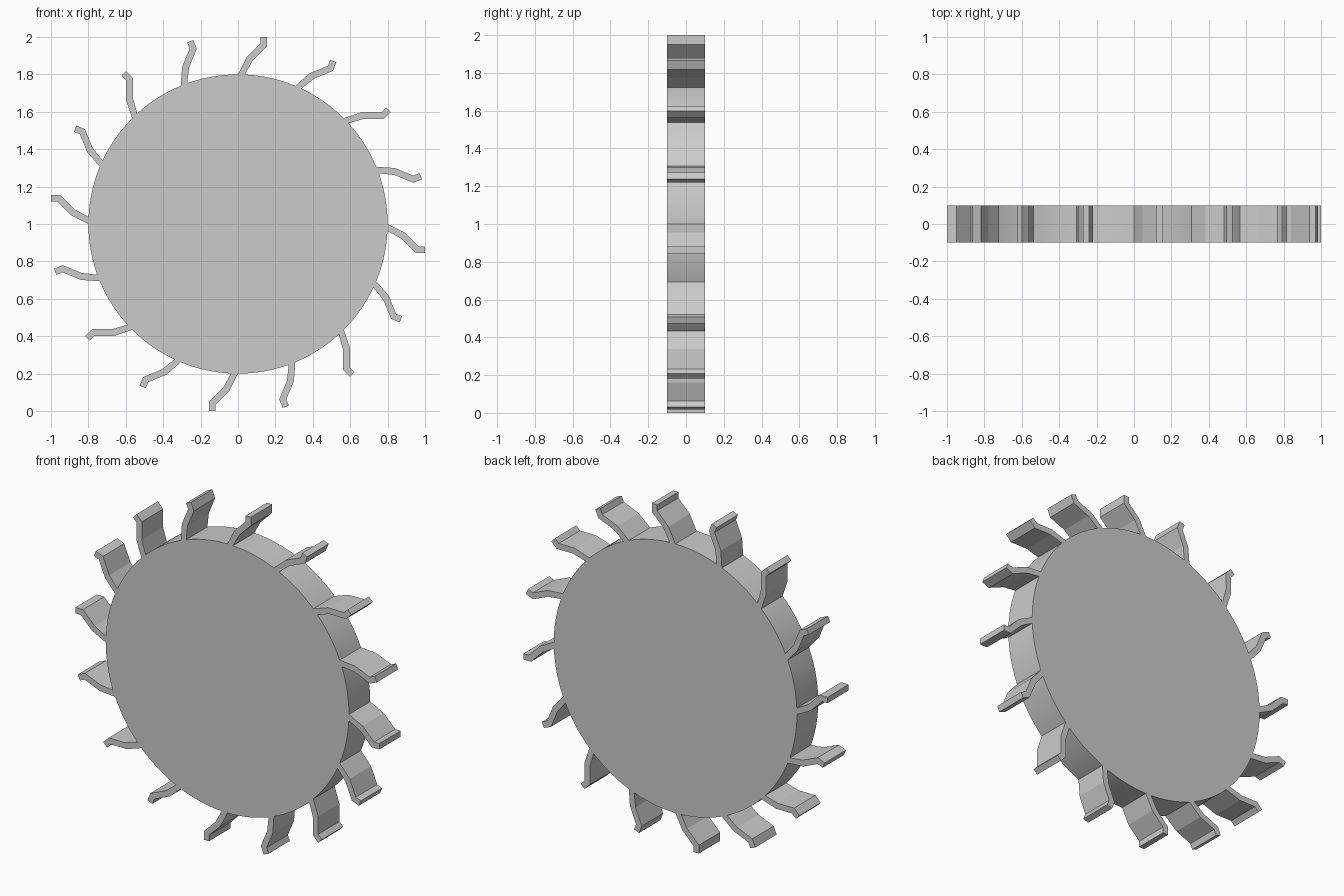
import bpy, bmesh, math

if "Cube" in bpy.data.objects:
    bpy.data.objects.remove(bpy.data.objects["Cube"])

HALF = 0.1      # half thickness along y
RADIUS = 0.8
CENTRE_Z = 1.0
COUNT = 16

# Paddle outline for the topmost blade (x, height above the hub centre)
PADDLE = [(-0.010, 0.78), (0.0, 0.80), (0.045, 0.89), (0.12, 0.965), (0.12, 1.0),
          (0.155, 1.0), (0.155, 0.95), (0.078, 0.873), (0.038, 0.80), (0.028, 0.78)]


def extruded(name, outline):
    """Extrude an (x, z) outline along y into a closed solid."""
    bm = bmesh.new()
    face = bm.faces.new([bm.verts.new((x, -HALF, z)) for x, z in outline])
    ext = bmesh.ops.extrude_face_region(bm, geom=[face])
    moved = [g for g in ext["geom"] if isinstance(g, bmesh.types.BMVert)]
    bmesh.ops.translate(bm, verts=moved, vec=(0, 2 * HALF, 0))
    bmesh.ops.recalc_face_normals(bm, faces=bm.faces)
    mesh = bpy.data.meshes.new(name)
    bm.to_mesh(mesh)
    bm.free()
    obj = bpy.data.objects.new(name, mesh)
    bpy.context.collection.objects.link(obj)
    obj.location.z = CENTRE_Z
    return obj


# Solid round hub
bpy.ops.mesh.primitive_cylinder_add(vertices=128, radius=RADIUS, depth=2 * HALF,
                                    location=(0, 0, CENTRE_Z),
                                    rotation=(math.pi / 2, 0, 0))
hub = bpy.context.object
hub.name = "wheel_hub"
bpy.ops.object.shade_smooth_by_angle(angle=math.radians(30))

# Bent paddles around the rim
first = extruded("paddle_01", PADDLE)
for i in range(1, COUNT):
    paddle = first.copy()
    paddle.name = f"paddle_{i + 1:02d}"
    paddle.rotation_euler.y = i * 2 * math.pi / COUNT
    bpy.context.collection.objects.link(paddle)
